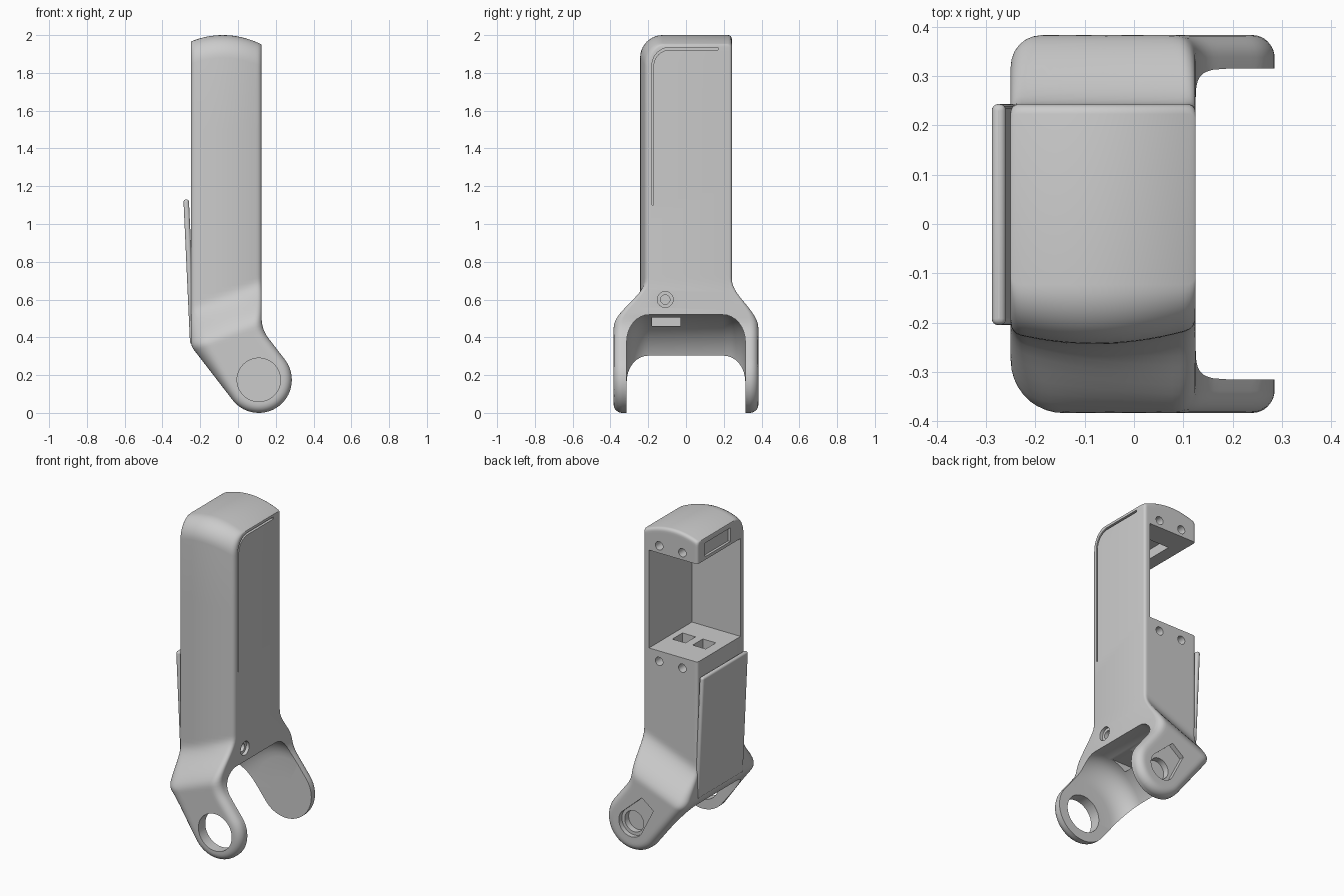
import bpy, bmesh
from math import sin, cos, pi, radians, sqrt
from mathutils import Vector
from mathutils.geometry import intersect_point_line

if "Cube" in bpy.data.objects:
    bpy.data.objects.remove(bpy.data.objects["Cube"])

HX, HZ, HR = 0.11, 0.175, 0.175          # hinge axis and arm end radius
DIRV = Vector((0.6115, -0.791))          # arm direction in the xz plane


def loft(name, rings):
    """Closed skin over equal-sized rings, ends capped by strips."""
    bm = bmesh.new()
    vs = [[bm.verts.new(p) for p in r] for r in rings]
    n = len(rings[0])
    for a, b in zip(vs, vs[1:]):
        for i in range(n):
            j = (i + 1) % n
            bm.faces.new((a[i], a[j], b[j], b[i]))
    for r in (vs[0], vs[-1]):
        for i in range(n // 2 - 1):
            bm.faces.new((r[i], r[i + 1], r[n - 2 - i], r[n - 1 - i]))
    bmesh.ops.remove_doubles(bm, verts=bm.verts, dist=1e-5)
    bmesh.ops.recalc_face_normals(bm, faces=bm.faces)
    me = bpy.data.meshes.new(name)
    bm.to_mesh(me)
    bm.free()
    ob = bpy.data.objects.new(name, me)
    bpy.context.collection.objects.link(ob)
    return ob


def prism(name, pts, axis, lo, hi):
    put = {'x': lambda a, b, c: (c, a, b),
           'y': lambda a, b, c: (a, c, b),
           'z': lambda a, b, c: (a, b, c)}[axis]
    return loft(name, [[put(a, b, c) for a, b in pts] for c in (lo, hi)])


def rect(a0, b0, a1, b1):
    return [(a0, b0), (a1, b0), (a1, b1), (a0, b1)]


def arc(ca, cb, r, d0, d1, n):
    return [(ca + r * cos(radians(d0 + (d1 - d0) * i / n)),
             cb + r * sin(radians(d0 + (d1 - d0) * i / n))) for i in range(n + 1)]


def circle(ca, cb, r, n=40):
    return arc(ca, cb, r, 0, 360 - 360 / n, n - 1)


def smooth(t):
    t = max(0.0, min(1.0, t))
    return t * t * (3 - 2 * t)


def bezier(a, b, c, n):
    return [a * (1 - t) ** 2 + b * 2 * t * (1 - t) + c * t * t
            for t in [i / n for i in range(n + 1)]]


def z_top(x):
    return 2.0 - 0.047 * ((x + 0.08) / 0.2) ** 2


# --- left and right edges of the front silhouette, top to tip
XL, XR, TOP_R = -0.25, 0.125, 0.12
drops = [TOP_R * (1 - cos(radians(a * 9))) for a in range(11)]
left = [Vector((XL, z_top(XL) - u)) for u in drops]
right = [Vector((XR, z_top(XR) - u)) for u in drops]
for z in (1.5, 1.2, 1.0):
    left.append(Vector((XL, z)))
    right.append(Vector((XR, z)))
for i in range(18):
    t = i / 18
    left.append(Vector((XL, 0.85 - t * 0.465)))
    right.append(Vector((XR, 0.85 - t * 0.348)))
cl, cr = Vector((XL, 0.355)), Vector((XR, 0.442))
left += bezier(Vector((XL, 0.385)), cl, cl + DIRV * 0.03, 6)
right += bezier(Vector((XR, 0.502)), cr, cr + DIRV * 0.06, 6)
arc_l = [Vector(p) for p in arc(HX, HZ, HR, 217.7, 307.7, 14)]
arc_r = [Vector(p) for p in arc(HX, HZ, HR, 37.7, -52.3, 14)]
sl, sr = left[-1], right[-1]
for i in range(1, 7):
    left.append(sl.lerp(arc_l[0], i / 7))
    right.append(sr.lerp(arc_r[0], i / 7))
left += arc_l
right += arc_r
segs = list(zip(left, left[1:])) + list(zip(right, right[1:]))


def edge_distance(p):
    best = 9.0
    for a, b in segs:
        q, f = intersect_point_line(p, a, b)
        q = a if f < 0 else b if f > 1 else q
        best = min(best, (Vector((q[0], q[1])) - p).length)
    return best


def half_width(x, z, u, d, front):
    """Distance of the skin from y = 0 on the front or back side."""
    low = smooth((0.70 - (z - 0.4 * (x - 0.1))) / 0.24)
    w = 0.243 + 0.14 * low
    r = (0.02 if front else 0.015) * (1 - low) + 0.045 * low
    top = TOP_R if front else 0.02
    side = 1.0
    if u < top:
        side = sqrt(max(0, top ** 2 - (top - u) ** 2)) / top
        w -= top * (1 - side)
    if front:
        r += 0.045 * smooth(-x / 0.2) * low
        w -= 0.03 * ((x + 0.08) / 0.2) ** 2 * (1 - low) * side
    if d < r:
        w -= r - sqrt(max(0, r * r - (r - d) ** 2))
    return w


# --- body: bulged column flaring into the hinge fork
COLS = 26
rings = []
for k, (a, b) in enumerate(zip(left, right)):
    front, back = [], []
    for i in range(COLS + 1):
        p = a.lerp(b, (1 - cos(pi * i / COLS)) / 2)
        u = 1.0
        if k < len(drops):
            u = drops[k]
            p.y = z_top(p.x) - u
        d = 0.0 if i in (0, COLS) else edge_distance(p)
        front.append((p.x, -half_width(p.x, p.y, u, d, True), p.y))
        back.append((p.x, half_width(p.x, p.y, u, d, False), p.y))
    rings.append(front + back[::-1])
body = loft("link_body", rings)

# --- cutters
cuts = []
# rounded swing space between the fork arms
prof = ([(-y, r) for y, r in arc(0.195, 0.2, 0.12, 0, 90, 8)])
prof = [(-0.315, 0.0005)] + [(y, r * 1.0 + (r - 0.2) * 0.21) for y, r in prof]
prof += [(-y, r) for y, r in reversed(prof)]
cuts.append(loft("cut_swing", [[(a, y, b) for a, b in circle(HX, HZ, r, 96)] for y, r in prof]))
# open bay at the back and left of the column
cuts.append(prism("cut_bay", rect(-0.4, -0.18, 0.085, 0.4), 'z', 1.22, 1.83))
# seam around the right-hand panel
outer = [(-0.18, 1.1)] + arc(-0.085, 1.84, 0.095, 180, 90, 10) + [(0.17, 1.935)]
inner = [(-0.173, 1.1)] + arc(-0.085, 1.835, 0.087, 180, 90, 10) + [(0.17, 1.922)]
cuts.append(prism("cut_seam", outer + inner[::-1], 'x', 0.088, 0.2))
# screw holes in the back face
for x in (0.015, -0.145):
    for z in (1.155, 1.875):
        cuts.append(prism("cut_screw", circle(x, z, 0.026, 24), 'y', 0.17, 0.4))
# sockets in the bay floor
for x in (0.0, -0.14):
    cuts.append(prism("cut_socket", rect(x - 0.045, -0.03, x + 0.045, 0.07), 'z', 1.16, 1.3))
# pocket and latch recess in the top block
cuts.append(prism("cut_pocket", rect(-0.17, -0.06, 0.03, 0.1), 'z', 1.75, 1.89))
cuts.append(prism("cut_latch", rect(-0.08, 1.85, 0.17, 1.935), 'x', -0.4, -0.235))
# hinge holes and tapered recess on the back arm
cuts.append(prism("cut_big_hole", circle(HX, HZ, 0.115, 64), 'y', -0.5, -0.25))
cuts.append(prism("cut_small_hole", circle(HX, HZ, 0.065, 48), 'y', 0.25, 0.5))
tear = [Vector(p) for p in arc(HX, HZ, 0.085, 217.7, 397.7, 25)]
mid, nrm = Vector((HX, HZ)) - DIRV * 0.185, Vector((0.791, 0.6115))
tear += [mid + nrm * 0.05, mid - nrm * 0.05]
cuts.append(prism("cut_recess", [tuple(p) for p in tear], 'y', 0.353, 0.5))
# counterbored screw on the right face, slot in the fork ceiling
cuts.append(prism("cut_bore", circle(-0.11, 0.6, 0.042, 32), 'x', 0.105, 0.3))
cuts.append(prism("cut_bore_deep", circle(-0.11, 0.6, 0.025, 32), 'x', 0.03, 0.3))
cuts.append(prism("cut_slot", rect(-0.18, 0.46, -0.03, 0.505), 'x', -0.17, 0.05))

bpy.context.view_layer.objects.active = body
for c in cuts:
    c.hide_render = True
    m = body.modifiers.new("cut", 'BOOLEAN')
    m.operation, m.solver, m.object = 'DIFFERENCE', 'EXACT', c
    bpy.ops.object.modifier_apply(modifier=m.name)
    bpy.data.objects.remove(c)

# --- slanted cover on the left side
slant = [(-0.289, 1.13), (-0.254, 0.365), (-0.225, 0.365), (-0.26, 1.13)]
cover = prism("side_cover", slant, 'y', -0.205, 0.243)
bev = cover.modifiers.new("round", 'BEVEL')
bev.width, bev.segments = 0.013, 4

for ob in (body, cover):
    bpy.ops.object.select_all(action='DESELECT')
    ob.select_set(True)
    bpy.context.view_layer.objects.active = ob
    bpy.ops.object.shade_smooth_by_angle(angle=radians(32))
